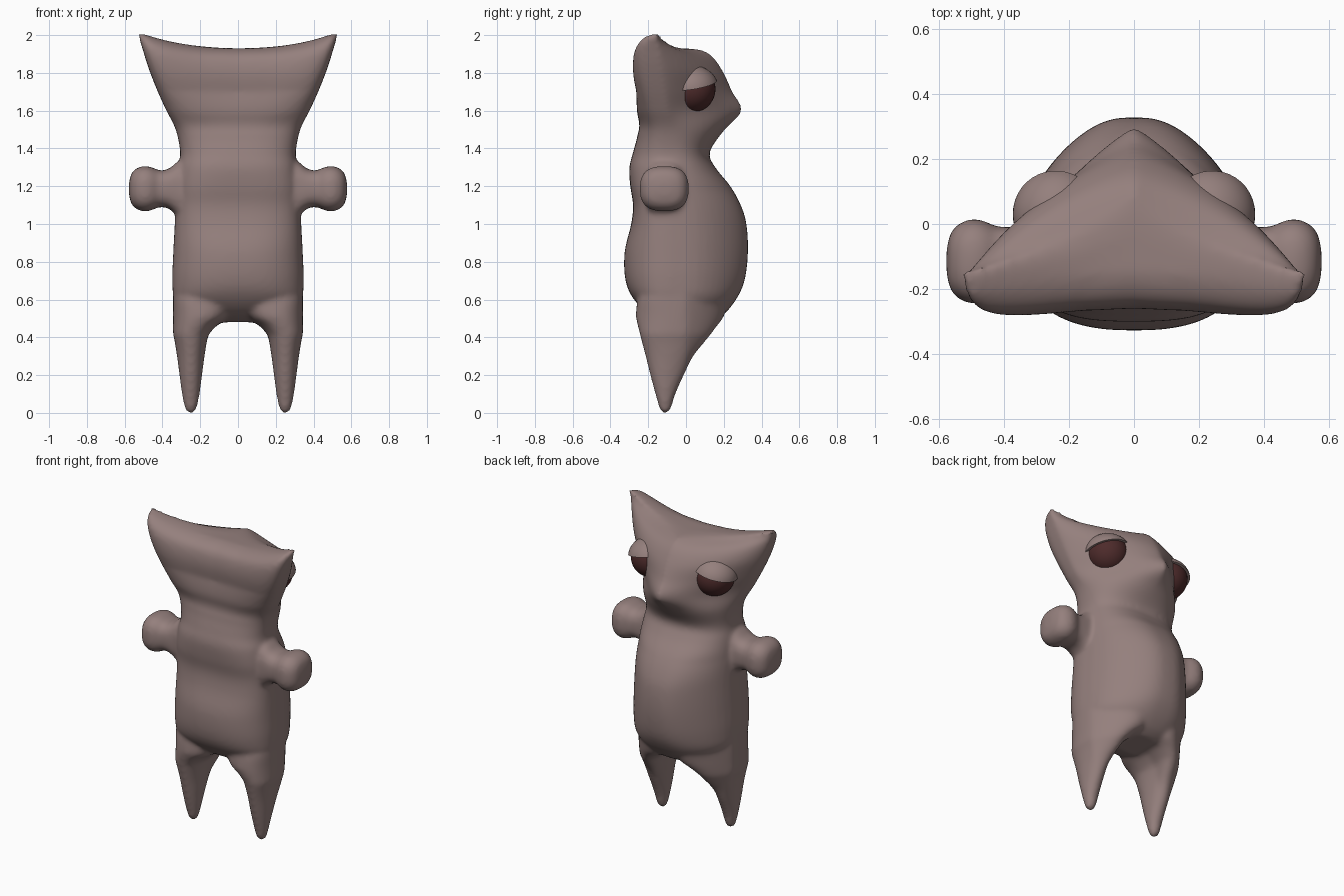
import bpy, bmesh, math
from mathutils import Vector

cube = bpy.data.objects.get("Cube")
if cube:
    bpy.data.objects.remove(cube)


def material(name, rgb):
    m = bpy.data.materials.new(name)
    m.use_nodes = True
    m.diffuse_color = (*rgb, 1)
    m.node_tree.nodes["Principled BSDF"].inputs["Base Color"].default_value = (*rgb, 1)
    return m


skin = material("dusky pink skin", (0.30, 0.215, 0.205))
dark_red = material("dark red eye", (0.075, 0.024, 0.024))


def finish(bm, name, mat):
    bmesh.ops.recalc_face_normals(bm, faces=bm.faces)
    mesh = bpy.data.meshes.new(name)
    bm.to_mesh(mesh)
    bm.free()
    mesh.materials.append(mat)
    mesh.shade_smooth()
    ob = bpy.data.objects.new(name, mesh)
    bpy.context.collection.objects.link(ob)
    return ob


def clamp(v):
    return min(max(v, 0), 1)


def smooth_rows(rows, steps=5):
    """Catmull-Rom interpolation between section rows."""
    out = []
    for i in range(len(rows) - 1):
        a, b = rows[max(i - 1, 0)], rows[i]
        c, d = rows[i + 1], rows[min(i + 2, len(rows) - 1)]
        for k in range(steps):
            t = k / steps
            out.append([q + t / 2 * (r - p + t * (2 * p - 5 * q + 4 * r - s + t * (3 * q - p - 3 * r + s)))
                        for p, q, r, s in zip(a, b, c, d)])
    return out + [list(rows[-1])]


def power(v, e):
    return math.copysign(abs(v) ** e, v)


def section(row, n=56):
    """Closed outline: half width, front, widest and back y, front and back corner shape."""
    z, w, yf, ym, yb, ef, eb = row
    pts = []
    for k in range(n):
        a = math.tau * k / n
        c, s = math.cos(a), math.sin(a)
        e, reach = (eb, yb - ym) if s > 0 else (ef, ym - yf)
        pts.append(Vector((w * power(c, e), ym + reach * power(s, e), z)))
    return pts


def loft(bm, rings):
    loops = [[bm.verts.new(p) for p in ring] for ring in rings]
    n = len(loops[0])
    for a, b in zip(loops, loops[1:]):
        for k in range(n):
            j = (k + 1) % n
            bm.faces.new((a[k], a[j], b[j], b[k]))
    # caps made of strips, so that a curved rim stays smooth
    for l in (loops[0], loops[-1]):
        h = n // 2
        bm.faces.new((l[0], l[1], l[-1]))
        bm.faces.new((l[h - 1], l[h], l[h + 1]))
        for k in range(1, h - 1):
            bm.faces.new((l[k], l[k + 1], l[n - k - 1], l[n - k]))


def torso_shape(p):
    """Taper the belly, hollow the flat side of the head and lift the ears."""
    belly = 0.4 * clamp((1.38 - p.z) / 0.2) * clamp((p.y + 0.08) / 0.41) ** 2
    side = clamp(abs(p.x) / 0.5)
    hollow = 0.075 * clamp((p.z - 1.48) / 0.22) * (1 - side ** 2) * clamp((-0.14 - p.y) / 0.1)
    lift = 0.078 * clamp((p.z - 1.6) / 0.33) * side ** 2.5
    return Vector((p.x * (1 - belly), p.y + hollow, p.z + lift))


def leg_shape(p, row, side):
    """Keep the outer line straight and lean the back edge inwards."""
    x = min(0.25, 0.344 - row[1]) + p.x - 0.35 * max(p.y, 0)
    return Vector((x * side, p.y, p.z))


# torso and head: z, half width, front y, widest y, back y, front shape, back shape
torso = [
    (0.48, 0.16, -0.08, 0.02, 0.14, 1, 0.9),
    (0.52, 0.26, -0.19, -0.02, 0.20, 0.85, 0.8),
    (0.60, 0.335, -0.275, -0.07, 0.265, 0.75, 0.7),
    (0.70, 0.348, -0.32, -0.08, 0.31, 0.8, 0.7),
    (0.85, 0.343, -0.325, -0.08, 0.328, 0.8, 0.7),
    (1.00, 0.335, -0.29, -0.08, 0.32, 0.7, 0.7),
    (1.10, 0.33, -0.28, -0.08, 0.29, 0.65, 0.7),
    (1.20, 0.325, -0.295, -0.09, 0.235, 0.65, 0.75),
    (1.30, 0.315, -0.30, -0.09, 0.155, 0.7, 0.8),
    (1.38, 0.306, -0.28, -0.09, 0.125, 0.75, 0.85),
    (1.50, 0.33, -0.255, -0.09, 0.205, 0.7, 1.1),
    (1.60, 0.38, -0.30, -0.1, 0.298, 0.6, 1.7),
    (1.70, 0.432, -0.325, -0.12, 0.247, 0.5, 1.55),
    (1.80, 0.48, -0.335, -0.14, 0.20, 0.5, 1.45),
    (1.88, 0.512, -0.315, -0.15, 0.148, 0.5, 1.7),
    (1.92, 0.528, -0.26, -0.15, 0.09, 0.6, 2.4),
    (1.93, 0.532, -0.19, -0.14, -0.02, 0.8, 2),
]
# legs, in the same layout
leg = [
    (0, 0.012, -0.122, -0.11, -0.098, 1, 1),
    (0.02, 0.03, -0.14, -0.11, -0.08, 1, 1),
    (0.10, 0.047, -0.163, -0.11, -0.055, 1, 1),
    (0.20, 0.06, -0.19, -0.11, -0.01, 1, 1),
    (0.30, 0.073, -0.215, -0.10, 0.04, 1, 1),
    (0.40, 0.09, -0.24, -0.09, 0.12, 0.9, 1),
    (0.46, 0.115, -0.255, -0.08, 0.165, 0.9, 1),
    (0.52, 0.15, -0.265, -0.07, 0.205, 0.85, 1),
    (0.62, 0.15, -0.25, -0.07, 0.22, 0.8, 1),
    (0.72, 0.12, -0.2, -0.07, 0.12, 1, 1),
]
# arms: distance from the middle, radius
arm = [(0.2, 0.12), (0.27, 0.15), (0.32, 0.142), (0.35, 0.117), (0.38, 0.1), (0.42, 0.098), (0.46, 0.115),
       (0.5, 0.12), (0.54, 0.106), (0.566, 0.077), (0.577, 0.03)]

bm = bmesh.new()
loft(bm, [[torso_shape(p) for p in section(r)] for r in smooth_rows(torso)])
for side in (-1, 1):
    loft(bm, [[leg_shape(p, r, side) for p in section(r)] for r in smooth_rows(leg)])
    rings = []
    for x, r in smooth_rows(arm):
        depth = r * 1.08 if x > 0.42 else 0.106
        flat = section((0, r, -depth, 0, depth, 0.75, 0.75))
        rings.append([Vector((x * side, p.y - 0.115, 1.187 + p.x)) for p in flat])
    loft(bm, rings)
body = finish(bm, "body", skin)

# fuse the body parts into one soft skin
fuse = body.modifiers.new("fuse", "REMESH")
fuse.mode = "VOXEL"
fuse.voxel_size = 0.012
fuse.use_smooth_shade = True
soften = body.modifiers.new("soften", "SMOOTH")
soften.factor = 0.5
soften.iterations = 12


def ball(radius):
    b = bmesh.new()
    bmesh.ops.create_uvsphere(b, u_segments=40, v_segments=24, radius=radius)
    return b


# eyes with heavy upper lids
for side, label in ((1, "left"), (-1, "right")):
    centre = (0.23 * side, 0.03, 1.715)
    finish(ball(0.126), label + "_eye", dark_red).location = centre
    b = ball(0.143)
    bmesh.ops.scale(b, vec=(1, 1, 0.88), verts=b.verts)
    cut = bmesh.ops.bisect_plane(b, geom=b.verts[:] + b.edges[:] + b.faces[:], plane_co=(0, 0, 0.025),
                                 plane_no=(0.2 * side, -0.15, 1), clear_inner=True)
    rim = [e for e in cut["geom_cut"] if isinstance(e, bmesh.types.BMEdge)]
    bmesh.ops.contextual_create(b, geom=rim)
    lid = finish(b, label + "_eyelid", skin)
    lid.location = centre
    for o in bpy.context.selected_objects:
        o.select_set(False)
    lid.select_set(True)
    bpy.context.view_layer.objects.active = lid
    bpy.ops.object.shade_smooth_by_angle(angle=math.radians(40))
